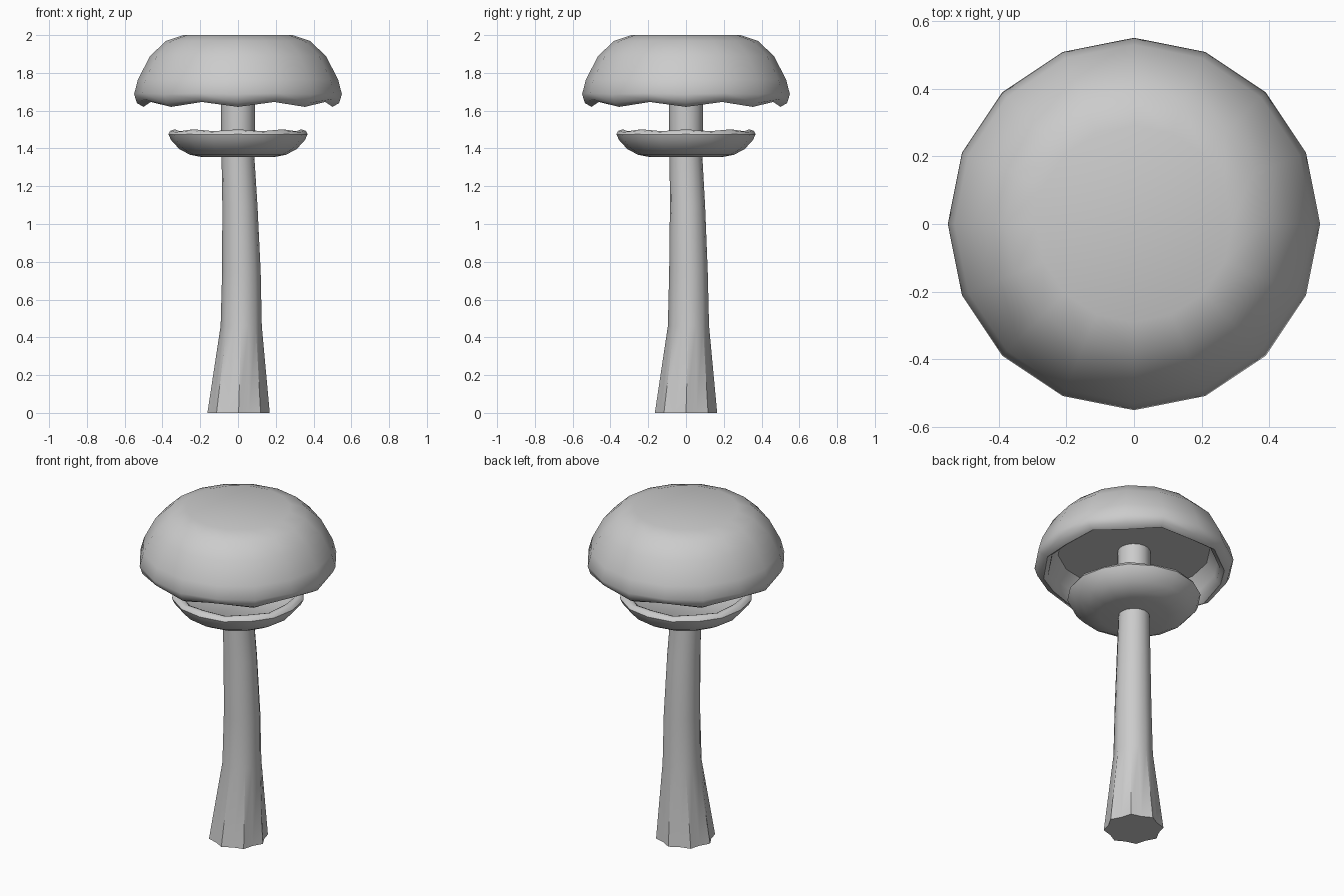
import bpy, bmesh, math

if "Cube" in bpy.data.objects:
    bpy.data.objects.remove(bpy.data.objects["Cube"])

SIDES = 16


def skin(name, rings, angle=50):
    """Bridge a list of point rings into a closed, capped solid."""
    bm = bmesh.new()
    rows = [[bm.verts.new(p) for p in ring] for ring in rings]
    for a, b in zip(rows, rows[1:]):
        for i in range(SIDES):
            j = (i + 1) % SIDES
            bm.faces.new((a[i], a[j], b[j], b[i]))
    bm.faces.new(rows[0])
    bm.faces.new(rows[-1])
    bmesh.ops.recalc_face_normals(bm, faces=bm.faces)
    me = bpy.data.meshes.new(name)
    bm.to_mesh(me)
    bm.free()
    ob = bpy.data.objects.new(name, me)
    bpy.context.collection.objects.link(ob)
    bpy.ops.object.select_all(action='DESELECT')
    ob.select_set(True)
    bpy.context.view_layer.objects.active = ob
    bpy.ops.object.shade_smooth_by_angle(angle=math.radians(angle))
    return ob


def ring(r, z, cx=0, cy=0, lobe=0, wave=0):
    """Ring whose alternate points step in radius (lobe) and height (wave)."""
    pts = []
    for i in range(SIDES):
        s = 1 if i % 2 == 0 else -1
        t = 2 * math.pi * i / SIDES
        rr = r + lobe * (s - 1) / 2
        pts.append((cx + rr * math.cos(t), cy + rr * math.sin(t), z + wave * s))
    return pts


# Bowl profile: radius, depth below the flat top, rim waviness
BOWL = [(0.29, 0, 0), (0.38, 0.03, 0), (0.465, 0.11, 0), (0.53, 0.235, 0),
        (0.55, 0.31, -0.003), (0.535, 0.35, -0.01), (0.50, 0.367, -0.013),
        (0.475, 0.35, -0.012), (0.465, 0.31, -0.004), (0.42, 0.235, 0)]


def bowl(name, top, sr, sz):
    return skin(name, [ring(r * sr, top - d * sz, wave=w * sz) for r, d, w in BOWL])


# Cap, and the same bowl flipped and shrunk as the collar
bowl("cap", 2.0, 1, 1)
bowl("stem_collar", 1.355, 0.67, -0.385)

# Stem: slightly leaning, with a fluted foot
STEM = [(0.165, 0, 0.003, 0, 0.02), (0.109, 0.46, 0.017, 0.013, 0.006),
        (0.102, 0.75, 0.018, 0.013, 0.002), (0.093, 1.1, 0.01, 0.008, 0),
        (0.087, 1.35, 0, 0, 0), (0.09, 1.6, 0, 0, 0), (0.09, 1.78, 0, 0, 0)]
skin("stem", [ring(r, z, cx, cy, lobe) for r, z, cx, cy, lobe in STEM])
